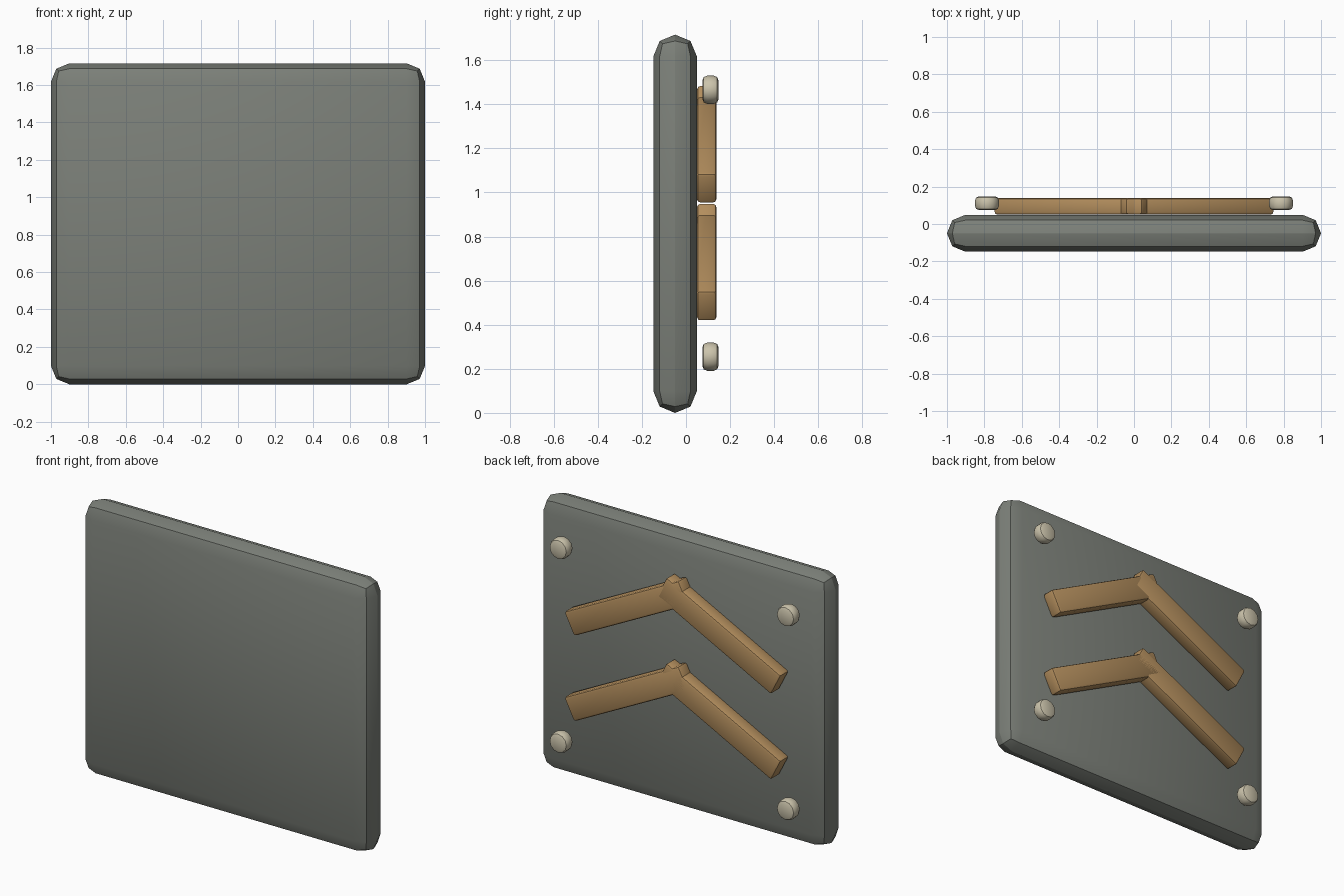
import bpy
from math import radians, pi

if "Cube" in bpy.data.objects:
    bpy.data.objects.remove(bpy.data.objects["Cube"])


def material(name, rgb):
    m = bpy.data.materials.new(name)
    m.diffuse_color = (*rgb, 1)
    m.use_nodes = True
    m.node_tree.nodes["Principled BSDF"].inputs["Base Color"].default_value = m.diffuse_color
    return m


slate = material("slate", (0.20, 0.215, 0.19))
wood = material("wood", (0.45, 0.27, 0.11))
cream = material("cream", (0.60, 0.55, 0.41))


def finish(name, mat, bevel, segments):
    """Name, colour, bevel and smooth the active object."""
    ob = bpy.context.object
    ob.name = name
    ob.data.materials.append(mat)
    bpy.ops.object.transform_apply(location=False, rotation=False, scale=True)
    mod = ob.modifiers.new("bevel", 'BEVEL')
    mod.width = bevel
    mod.segments = segments
    mod.limit_method = 'ANGLE'
    mod.angle_limit = radians(40)
    bpy.ops.object.modifier_apply(modifier="bevel")
    bpy.ops.object.shade_smooth_by_angle(angle=radians(35))
    return ob


def box(name, size, loc, mat, bevel, segments, tilt=0):
    bpy.ops.mesh.primitive_cube_add(size=1, location=loc, rotation=(0, tilt, 0))
    bpy.context.object.scale = size
    return finish(name, mat, bevel, segments)


# Thick rounded slab
box("panel", (2, 0.197, 1.716), (0, -0.0495, 0.858), slate, 0.098, 2)

# Two chevrons, each made of two bars crossing at the peak
for row, z in (("lower", 0.684), ("upper", 1.2185)):
    for side, s in (("left", -1), ("right", 1)):
        box(f"{row}_{side}_chevron_bar", (0.889, 0.088, 0.152),
            (s * 0.32, 0.094, z), wood, 0.015, 2, s * radians(27))

# Round studs standing off the four corners
for row, z in (("lower", 0.255), ("upper", 1.466)):
    for side, s in (("left", -1), ("right", 1)):
        bpy.ops.mesh.primitive_cylinder_add(
            vertices=12, radius=0.064, depth=0.074,
            location=(s * 0.786, 0.111, z), rotation=(pi / 2, 0, 0))
        finish(f"{row}_{side}_stud", cream, 0.022, 2)
